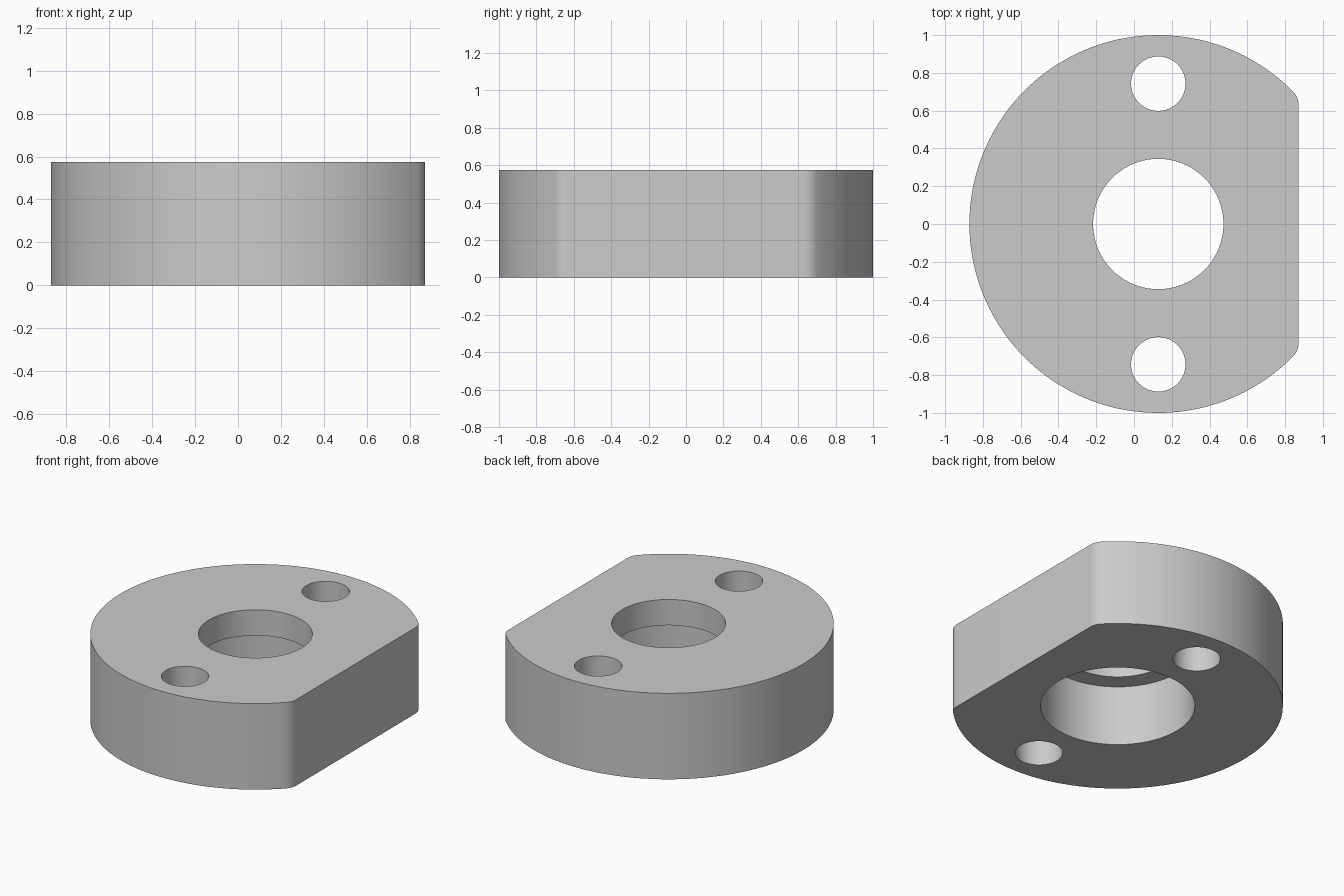
import bpy
from math import sqrt, atan2, pi, cos, sin

if "Cube" in bpy.data.objects:
    bpy.data.objects.remove(bpy.data.objects["Cube"], do_unlink=True)

HEIGHT = 0.575
CENTRE_X = 0.1285     # disc axis
FLAT = 0.743          # distance from axis to the flat
FILLET = 0.1          # rounding where flat meets rim

grey = bpy.data.materials.new("plain grey")
grey.use_nodes = True
colour = (0.6, 0.6, 0.6, 1)
grey.diffuse_color = colour
grey.node_tree.nodes["Principled BSDF"].inputs["Base Color"].default_value = colour


def arc(cx, cy, radius, start, end, steps):
    angles = (start + (end - start) * i / steps for i in range(steps + 1))
    return [(cx + radius * cos(a), cy + radius * sin(a)) for a in angles]


def prism(name, outline, bottom, top):
    n = len(outline)
    verts = [(x + CENTRE_X, y, z) for z in (bottom, top) for x, y in outline]
    faces = [list(range(n))[::-1], list(range(n, 2 * n))]
    faces += [(i, (i + 1) % n, (i + 1) % n + n, i + n) for i in range(n)]
    mesh = bpy.data.meshes.new(name)
    mesh.from_pydata(verts, [], faces)
    mesh.materials.append(grey)
    obj = bpy.data.objects.new(name, mesh)
    bpy.context.collection.objects.link(obj)
    return obj


def drill(body, y, radius, bottom, top):
    cutter = prism("drill_cutter", arc(0, y, radius, 0, 2 * pi, 96)[:-1], bottom, top)
    cutter.hide_render = True
    mod = body.modifiers.new("hole", 'BOOLEAN')
    mod.operation = 'DIFFERENCE'
    mod.solver = 'EXACT'
    mod.object = cutter
    bpy.context.view_layer.objects.active = body
    bpy.ops.object.modifier_apply(modifier=mod.name)
    bpy.data.objects.remove(cutter, do_unlink=True)


# Disc with one flat side and rounded corners
fx = FLAT - FILLET
fy = sqrt((1 - FILLET) ** 2 - fx ** 2)
tangent = atan2(fy, fx)
outline = arc(0, 0, 1, tangent, 2 * pi - tangent, 144)
outline += arc(fx, -fy, FILLET, -tangent, 0, 8)[1:]
outline += arc(fx, fy, FILLET, 0, tangent, 8)[:-1]
body = prism("flanged_disc", outline, 0, HEIGHT)

# Centre bore, wider recess underneath, two side holes
drill(body, 0, 0.345, -0.1, HEIGHT + 0.1)
drill(body, 0, 0.467, -0.1, 0.403)
for side in (-1, 1):
    drill(body, side * 0.743, 0.144, -0.1, HEIGHT + 0.1)

bpy.ops.object.select_all(action='DESELECT')
body.select_set(True)
bpy.context.view_layer.objects.active = body
bpy.ops.object.shade_smooth_by_angle()
